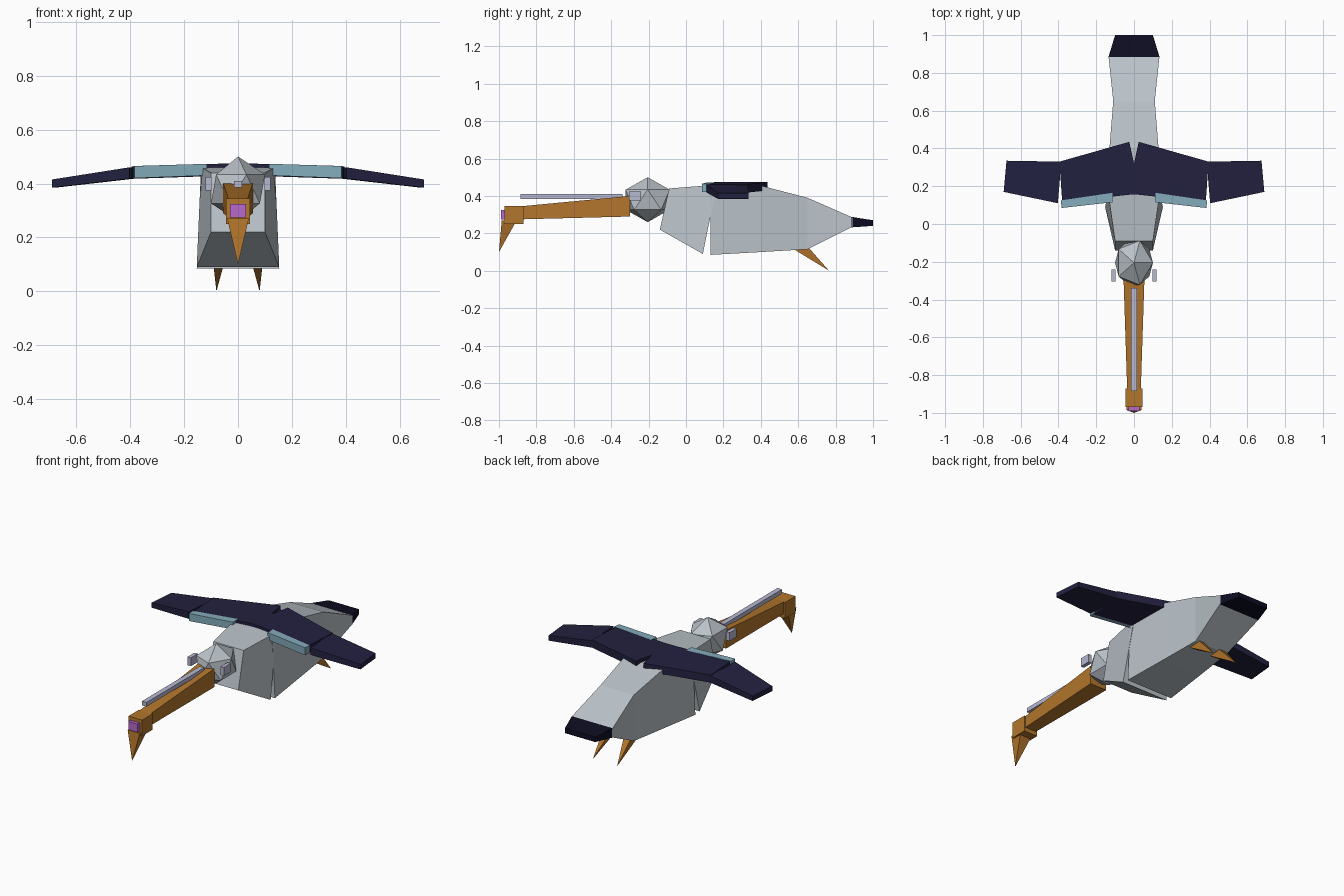
import bpy, bmesh
from mathutils import Vector

cube = bpy.data.objects.get("Cube")
if cube:
    bpy.data.objects.remove(cube, do_unlink=True)


def material(name, rgb):
    m = bpy.data.materials.new(name)
    m.use_nodes = True
    m.diffuse_color = (*rgb, 1)
    m.node_tree.nodes["Principled BSDF"].inputs["Base Color"].default_value = (*rgb, 1)
    return m


GREY = material("pale grey", (0.49, 0.54, 0.58))
NAVY = material("navy", (0.016, 0.015, 0.05))
BLACK = material("blue black", (0.004, 0.004, 0.016))
ORANGE = material("orange", (0.45, 0.18, 0.025))
TEAL = material("dusty teal", (0.23, 0.41, 0.50))
LILAC = material("pale lilac", (0.47, 0.48, 0.64))
PINK = material("orchid", (0.48, 0.14, 0.60))


def finish(name, bm, mat):
    bmesh.ops.recalc_face_normals(bm, faces=bm.faces)
    mesh = bpy.data.meshes.new(name)
    bm.to_mesh(mesh)
    bm.free()
    mesh.materials.append(mat)
    obj = bpy.data.objects.new(name, mesh)
    bpy.context.collection.objects.link(obj)
    return obj


def loft(name, rings, mat):
    """Skin a row of four-point rings and cap both ends."""
    bm = bmesh.new()
    rows = [[bm.verts.new(p) for p in ring] for ring in rings]
    for a, b in zip(rows, rows[1:]):
        for i in range(4):
            j = (i + 1) % 4
            bm.faces.new((a[i], a[j], b[j], b[i]))
    bm.faces.new(rows[0])
    bm.faces.new(rows[-1])
    return finish(name, bm, mat)


def section(y_low, z_low, w_low, y_top, z_top, w_top):
    return [(-w_low, y_low, z_low), (w_low, y_low, z_low),
            (w_top, y_top, z_top), (-w_top, y_top, z_top)]


def box(name, lo, hi, mat):
    (x0, y0, z0), (x1, y1, z1) = lo, hi
    ring = [(x0, y0), (x1, y0), (x1, y1), (x0, y1)]
    return loft(name, [[(*p, z0) for p in ring], [(*p, z1) for p in ring]], mat)


def spike(name, base, tip, mat):
    bm = bmesh.new()
    vs = [bm.verts.new(p) for p in base]
    top = bm.verts.new(tip)
    bm.faces.new(vs)
    for i in range(4):
        bm.faces.new((vs[i], vs[(i + 1) % 4], top))
    return finish(name, bm, mat)


def panel(name, inner, outer, side, mat):
    """Slab between two edges, each (front xy, back xy, z low, z high)."""
    rings = []
    for (fx, fy), (bx, by), z0, z1 in (inner, outer):
        rings.append([(side * fx, fy, z0), (side * bx, by, z0),
                      (side * bx, by, z1), (side * fx, fy, z1)])
    return loft(name, rings, mat)


# Body: chest, belly and tapering rump
loft("chest", [section(-0.14, 0.22, 0.10, -0.09, 0.44, 0.10),
               section(0.09, 0.09, 0.153, 0.165, 0.46, 0.137)], GREY)
loft("belly", [section(0.13, 0.085, 0.153, 0.13, 0.455, 0.135),
               section(0.40, 0.10, 0.13, 0.40, 0.455, 0.13),
               section(0.65, 0.115, 0.11, 0.65, 0.39, 0.11)], GREY)
loft("rump", [section(0.65, 0.115, 0.11, 0.65, 0.39, 0.11),
              section(0.89, 0.235, 0.135, 0.89, 0.285, 0.135)], GREY)
loft("tail_tip", [section(0.885, 0.232, 0.135, 0.885, 0.288, 0.135),
                  section(1.0, 0.24, 0.10, 1.0, 0.27, 0.10)], BLACK)

# Head
bm = bmesh.new()
bmesh.ops.create_icosphere(bm, subdivisions=1, radius=1)
bmesh.ops.scale(bm, vec=Vector((0.112, 0.138, 0.12)), verts=bm.verts)
bmesh.ops.translate(bm, vec=Vector((0, -0.205, 0.38)), verts=bm.verts)
finish("head", bm, GREY)

# Beak with blunt end, hook, front plate and top rail
loft("beak", [section(-0.30, 0.29, 0.055, -0.30, 0.40, 0.055),
              section(-0.88, 0.275, 0.036, -0.88, 0.345, 0.036)], ORANGE)
box("beak_end", (-0.045, -0.97, 0.25), (0.045, -0.87, 0.345), ORANGE)
spike("beak_hook", [(-0.04, -0.985, 0.27), (0.04, -0.985, 0.27),
                    (0.04, -0.905, 0.27), (-0.04, -0.905, 0.27)],
      (0, -1.0, 0.10), ORANGE)
box("beak_plate", (-0.03, -0.99, 0.275), (0.03, -0.965, 0.325), PINK)
box("beak_rail", (-0.015, -0.885, 0.385), (0.015, -0.34, 0.41), LILAC)

# Paired parts
for side, label in ((1, "left"), (-1, "right")):
    x0, x1 = sorted((side * 0.098, side * 0.12))
    box(label + "_eye", (x0, -0.305, 0.375), (x1, -0.24, 0.425), LILAC)

    panel(label + "_inner_wing", ((0, 0.155), (0, 0.32), 0.43, 0.475),
          ((0.025, 0.155), (0.025, 0.435), 0.43, 0.475), side, NAVY)
    panel(label + "_mid_wing", ((0.025, 0.155), (0.025, 0.435), 0.43, 0.475),
          ((0.38, 0.115), (0.395, 0.33), 0.418, 0.463), side, NAVY)
    panel(label + "_outer_wing", ((0.403, 0.11), (0.385, 0.33), 0.418, 0.46),
          ((0.69, 0.17), (0.675, 0.335), 0.385, 0.415), side, NAVY)
    panel(label + "_wing_strip", ((0.115, 0.115), (0.115, 0.165), 0.43, 0.473),
          ((0.383, 0.085), (0.388, 0.125), 0.42, 0.465), side, TEAL)

    c = side * 0.07
    spike(label + "_claw", [(c - 0.024, 0.56, 0.125), (c + 0.024, 0.56, 0.125),
                            (c + 0.024, 0.65, 0.13), (c - 0.024, 0.65, 0.13)],
          (side * 0.08, 0.765, 0), ORANGE)
